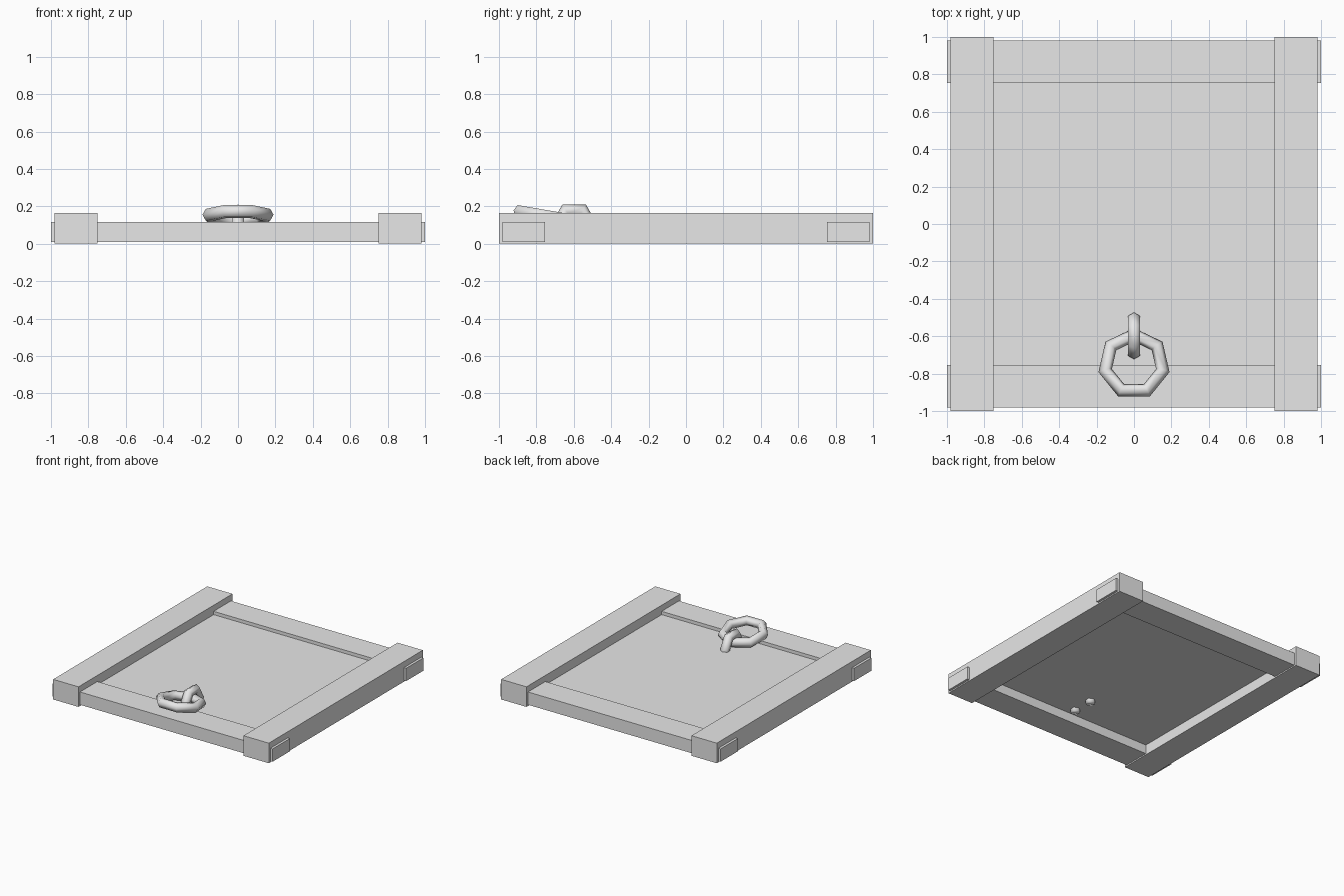
import bpy
import bmesh
from math import pi
from mathutils import Matrix, Vector

old = bpy.data.objects.get("Cube")
if old:
    bpy.data.objects.remove(old, do_unlink=True)

# One plain grey for everything
grey = bpy.data.materials.new("plain_grey")
grey.use_nodes = True
colour = (0.8, 0.8, 0.8, 1)
grey.diffuse_color = colour
grey.node_tree.nodes["Principled BSDF"].inputs["Base Color"].default_value = colour


def box(name, low, high):
    """Axis-aligned board between two corners."""
    low, high = Vector(low), Vector(high)
    bm = bmesh.new()
    bmesh.ops.create_cube(bm, size=1)
    bmesh.ops.scale(bm, vec=high - low, verts=bm.verts)
    bmesh.ops.translate(bm, vec=(low + high) / 2, verts=bm.verts)
    mesh = bpy.data.meshes.new(name)
    bm.to_mesh(mesh)
    bm.free()
    obj = bpy.data.objects.new(name, mesh)
    bpy.context.collection.objects.link(obj)
    mesh.materials.append(grey)
    return obj


def metal_ring(name, sides, radius, thickness, matrix):
    """Low-poly smooth ring with its placement baked into the mesh."""
    bpy.ops.mesh.primitive_torus_add(major_segments=sides, minor_segments=6,
                                     major_radius=radius, minor_radius=thickness)
    obj = bpy.context.object
    obj.name = name
    obj.data.transform(matrix)
    obj.data.materials.append(grey)
    bpy.ops.object.shade_smooth()
    return obj


# Frame: thick side stiles, thinner rails passing through them
for side, s in (("right", -1), ("left", 1)):
    xs = sorted((s * 0.75, s * 0.98))
    box(side + "_stile", (xs[0], -1, 0), (xs[1], 1, 0.165))
for end, s in (("front", -1), ("back", 1)):
    ys = sorted((s * 0.755, s * 0.98))
    box(end + "_rail", (-1, ys[0], 0.01), (1, ys[1], 0.115))

# Thin recessed panel
box("panel", (-0.76, -0.77, 0.084), (0.76, 0.77, 0.088))

# Pull ring, resting tilted on the front rail
place = (Matrix.Translation((0, -0.749, 0.148))
         @ Matrix.Rotation(-0.17, 4, "X") @ Matrix.Rotation(pi / 2, 4, "Z"))
metal_ring("pull_ring", 7, 0.158, 0.037, place)

# Staple: upper half of an upright ring, with legs through the panel
upright = Matrix(((0, 0, 1, 0), (1, 0, 0, 0), (0, 1, 0, 0), (0, 0, 0, 1)))
staple = metal_ring("staple", 6, 0.088, 0.037, upright)
bm = bmesh.new()
bm.from_mesh(staple.data)
bmesh.ops.delete(bm, geom=[v for v in bm.verts if v.co.z < -0.01], context="VERTS")
rim = [e for e in bm.edges if e.is_boundary]
legs = bmesh.ops.extrude_edge_only(bm, edges=rim)["geom"]
bmesh.ops.translate(bm, vec=(0, 0, -0.045),
                    verts=[g for g in legs if isinstance(g, bmesh.types.BMVert)])
bmesh.ops.holes_fill(bm, edges=[e for e in bm.edges if e.is_boundary], sides=0)
bmesh.ops.recalc_face_normals(bm, faces=bm.faces)
bmesh.ops.translate(bm, vec=(0, -0.598, 0.102), verts=bm.verts)
for face in bm.faces:
    face.smooth = True
bm.to_mesh(staple.data)
bm.free()
